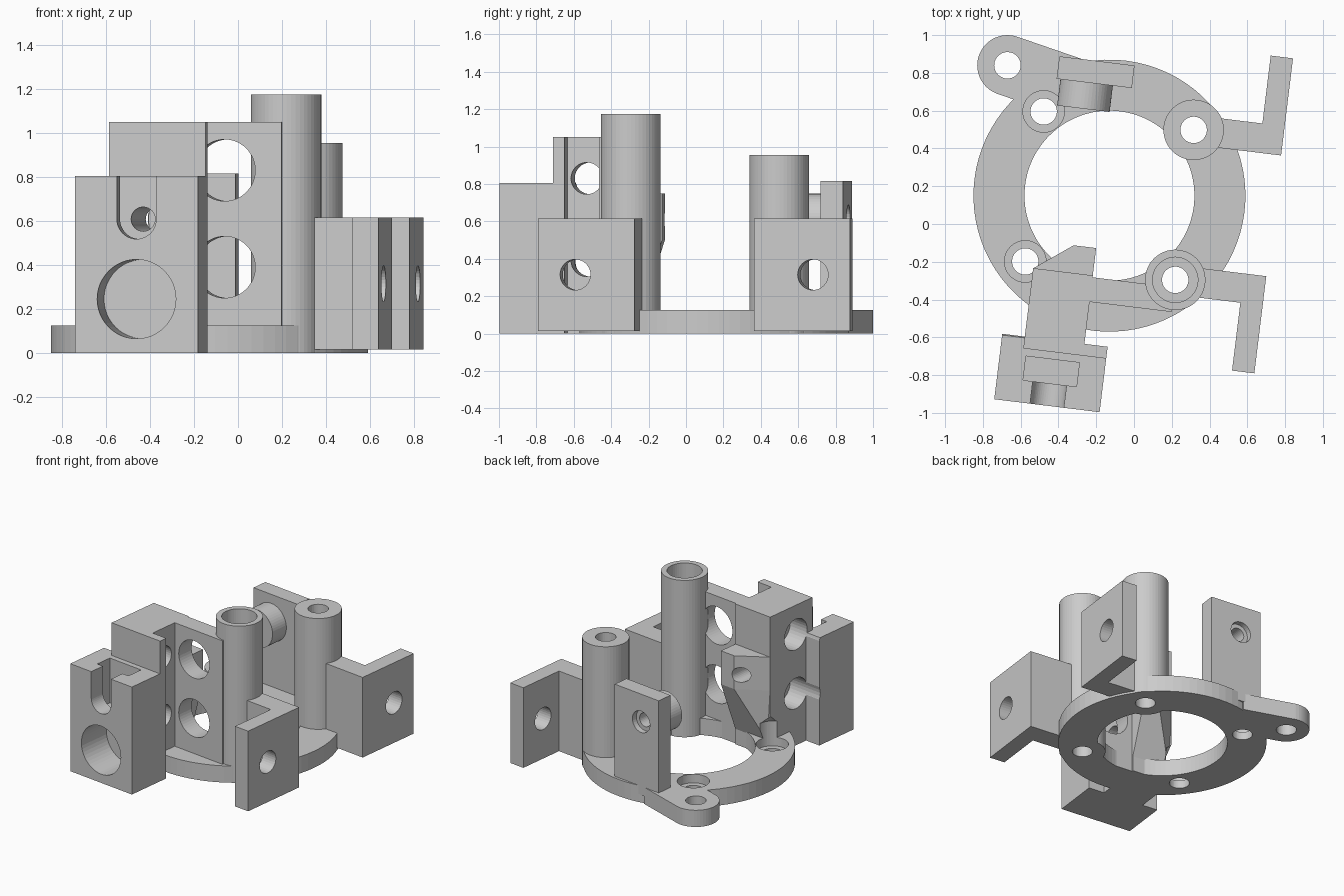
import bpy, bmesh
from math import radians, cos, sin, pi
from mathutils import Matrix, Vector

if "Cube" in bpy.data.objects:
    bpy.data.objects.remove(bpy.data.objects["Cube"])

# The whole part is square to a frame centred on the ring, turned about z
FRAME = Matrix.Translation((-0.13, 0.15, 0)) @ Matrix.Rotation(radians(-7), 4, 'Z')


def hull(name, pts):
    bm = bmesh.new()
    for p in pts:
        bm.verts.new(FRAME @ Vector(p))
    bmesh.ops.convex_hull(bm, input=bm.verts[:])
    bmesh.ops.dissolve_limit(bm, angle_limit=0.01, verts=bm.verts[:], edges=bm.edges[:])
    bmesh.ops.recalc_face_normals(bm, faces=bm.faces[:])
    me = bpy.data.meshes.new(name)
    bm.to_mesh(me)
    bm.free()
    ob = bpy.data.objects.new(name, me)
    bpy.context.collection.objects.link(ob)
    return ob


def box(name, x0, x1, y0, y1, z0, z1):
    return hull(name, [(x, y, z) for x in (x0, x1) for y in (y0, y1) for z in (z0, z1)])


def cyl(name, axis, u, v, r, lo, hi, n=48, r2=None):
    """Cylinder or cone along 'X', 'Y' or 'Z'; u, v are the other two coordinates in order."""
    pts = []
    for t, rr in ((lo, r), (hi, r if r2 is None else r2)):
        for i in range(n):
            p = [u + rr * cos(2 * pi * i / n), v + rr * sin(2 * pi * i / n)]
            p.insert('XYZ'.index(axis), t)
            pts.append(p)
    return hull(name, pts)


def boolean(target, tool, op):
    mod = target.modifiers.new(op.lower(), 'BOOLEAN')
    mod.operation, mod.solver, mod.object = op, 'EXACT', tool
    bpy.context.view_layer.objects.active = target
    bpy.ops.object.modifier_apply(modifier=mod.name)


def merge(target, *others):
    for o in others:
        boolean(target, o, 'UNION')
        bpy.data.objects.remove(o)


def cut(targets, *cutters):
    for c in cutters:
        c.hide_render = True
        for t in targets:
            boolean(t, c, 'DIFFERENCE')
        bpy.data.objects.remove(c)


S = 0.40            # screw hole offset from the ring centre
AX, AZ = -0.193, 0.608   # clamp screw axis

# Ring base with mounting ear
base = cyl("ring_base", 'Z', 0, 0, 0.72, 0, 0.125, n=80)
ear_c = Vector((-0.62, 0.619, 0))
d = Vector((cos(radians(-12)), sin(radians(-12)), 0))
side = Vector((-d.y, d.x, 0)) * 0.16
ear = hull("ear", [ear_c + side * s + d * l + Vector((0, 0, z))
                   for s in (-1, 1) for l in (0, 0.38) for z in (0, 0.125)]
           + [ear_c + Vector((0.16 * cos(i * pi / 24), 0.16 * sin(i * pi / 24), z))
              for i in range(48) for z in (0, 0.125)])
merge(base, ear)
cut([base], cyl("bore", 'Z', 0, 0, 0.45, -0.1, 0.2, n=80),
    cyl("ear_hole", 'Z', ear_c.x, ear_c.y, 0.07, -0.1, 0.2))

# Screw posts
rear_post = cyl("rear_post", 'Z', S, S, 0.16, 0, 0.955)
front_post = cyl("front_post", 'Z', S, -S, 0.16, 0, 1.175)

# Right-hand L brackets, mirrored front to back
for name, m in (("front_bracket", -1), ("rear_bracket", 1)):
    arm = box(name, 0.49, 0.80, m * 0.322, m * 0.478, 0.015, 0.615)
    merge(arm, box("plate", 0.757, 0.876, m * 0.322, m * 0.84, 0.015, 0.615))
    cut([arm], cyl("hole", 'X', m * 0.64, 0.315, 0.082, 0.6, 1.0, n=32))

# Rear clamp plate with its round spacer
plate = box("clamp_plate", -0.353, 0.048, 0.58, 0.70, 0.06, 0.815)
merge(plate, cyl("spacer", 'Y', AX, AZ, 0.14, 0.44, 0.62))
cut([plate], cyl("recess", 'Y', AX, AZ, 0.08, 0.66, 0.8, n=32),
    cyl("hole", 'Y', AX, AZ, 0.05, 0.54, 0.8, n=32))

# Tall left body: web, flange, front block, side wall and tapered boss
body = box("motor_body", -0.354, -0.036, -0.858, -0.43, 0, 1.05)
merge(body,
      box("flange", -0.2, 0.088, -0.858, -0.795, 0, 1.05),
      box("front_block", -0.474, 0.088, -1.144, -0.795, 0, 0.805),
      box("side_wall", -0.1, S, -0.571, -0.44, 0, 1.05))
boss_profile = [(-0.354, -0.431), (-0.156, -0.284), (-0.0361, -0.284), (-0.0361, -0.46), (-0.354, -0.46)]
boss = hull("boss", [(x, y, z) for x, y in boss_profile for z in (0.5, 0.75)]
            + [(x, y, 0.11) for x in (-0.33, -0.0361) for y in (-0.432, -0.46)])
merge(body, boss)

# Holes of the body: side wall windows, cross holes, screw, nut pocket, front bore
for z in (0.39, 0.83):
    cut([body], cyl("window", 'Y', 0.14, z, 0.14, -0.75, -0.3),
        cyl("cross_hole", 'X', -0.69, z, 0.085, -0.6, 0.2, n=32),
        cyl("cross_recess", 'X', -0.69, z, 0.115, -0.6, -0.2, n=32))
cut([body], cyl("screw", 'Y', AX, AZ, 0.055, -1.1, -0.1, n=32),
    box("nut_pocket", -0.335, -0.05, -1.025, -0.897, 0.47, 0.9),
    cyl("slot_round", 'Y', AX, AZ, 0.09, -1.3, -1.0),
    box("slot", AX - 0.09, AX + 0.09, -1.3, -1.0, AZ, 0.9),
    cyl("front_bore", 'Y', AX, 0.245, 0.18, -1.3, -0.89))

# Screw holes through the base, posts and the overlapping wall
cut([base, rear_post], cyl("screw", 'Z', S, S, 0.07, -0.1, 1.3, n=32))
cut([base, front_post, body], cyl("screw", 'Z', S, -S, 0.07, -0.1, 1.3, n=32))
cut([front_post, body], cyl("head", 'Z', S, -S, 0.12, 0.95, 1.3))
for y in (S, -S):
    parts = [base] if y > 0 else [base, body]
    cut(parts, cyl("screw", 'Z', -S, y, 0.07, -0.1, 0.2, n=32),
        cyl("head", 'Z', -S, y, 0.11, 0.06, 0.25),
        cyl("head_taper", 'Z', -S, y, 0.11, 0.24, 0.36, r2=0.01))
